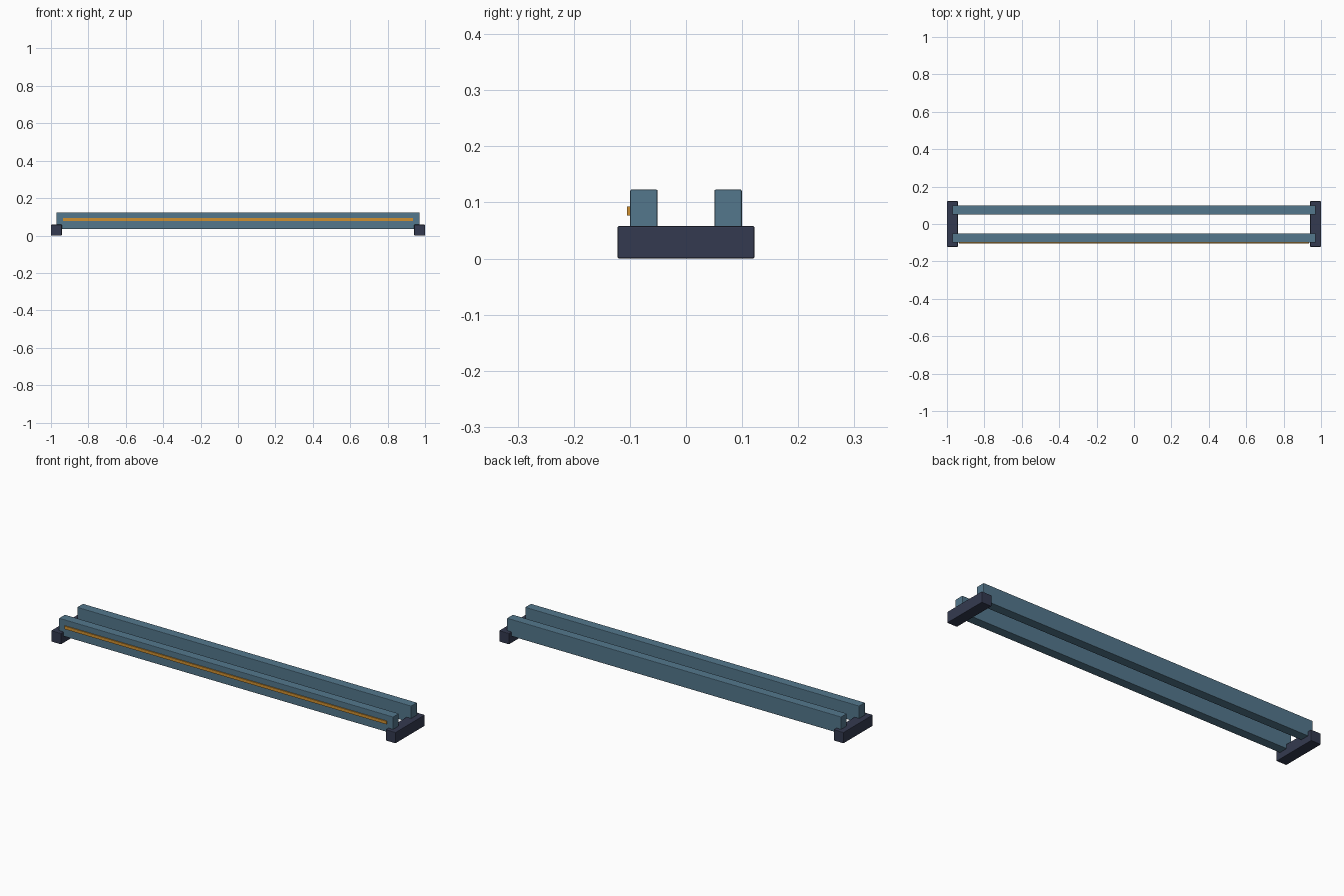
import bpy
import bmesh
from mathutils import Vector

old = bpy.data.objects.get("Cube")
if old:
    bpy.data.objects.remove(old, do_unlink=True)


def material(name, rgb):
    mat = bpy.data.materials.new(name)
    mat.use_nodes = True
    color = (*rgb, 1)
    mat.diffuse_color = color
    mat.node_tree.nodes["Principled BSDF"].inputs["Base Color"].default_value = color
    return mat


def box(name, low, high, mat, bevel=0):
    """Box between two corners, with optionally softened edges."""
    low, high = Vector(low), Vector(high)
    size, centre = high - low, (low + high) / 2
    bm = bmesh.new()
    bmesh.ops.create_cube(bm, size=1)
    bmesh.ops.scale(bm, vec=size, verts=bm.verts)
    mesh = bpy.data.meshes.new(name)
    bm.to_mesh(mesh)
    bm.free()
    mesh.materials.append(mat)
    obj = bpy.data.objects.new(name, mesh)
    obj.location = centre
    bpy.context.collection.objects.link(obj)
    if bevel:
        mod = obj.modifiers.new("soft_edges", "BEVEL")
        mod.width = bevel
        mod.segments = 2
    return obj


blue = material("steel_blue", (0.088, 0.185, 0.265))
dark = material("dark_slate", (0.034, 0.042, 0.08))
orange = material("amber", (0.63, 0.28, 0.03))

# Two long parallel beams
for name, y in (("front_beam", -0.075), ("back_beam", 0.075)):
    box(name, (-0.97, y - 0.0245, 0.034), (0.97, y + 0.0245, 0.123), blue, 0.003)

# Cross feet under both ends
for name, x in (("right_foot", -0.971), ("left_foot", 0.971)):
    box(name, (x - 0.029, -0.122, 0), (x + 0.029, 0.122, 0.058), dark, 0.003)

# Thin accent strip along the front beam
box("accent_strip", (-0.935, -0.105, 0.077), (0.935, -0.098, 0.093), orange)
